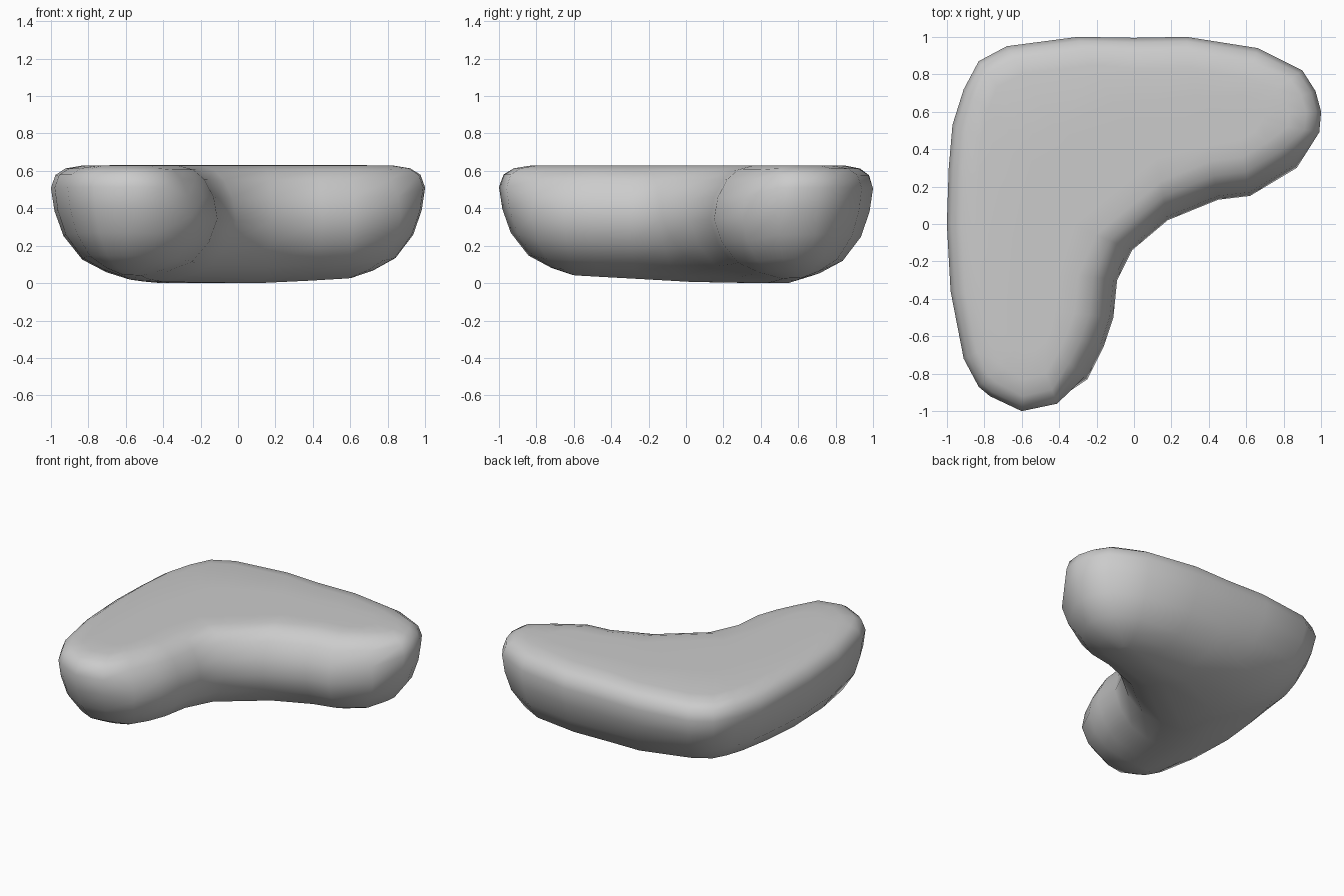
import bpy
import bmesh
from mathutils import Vector
from mathutils.geometry import intersect_point_line

cube = bpy.data.objects.get("Cube")
if cube:
    bpy.data.objects.remove(cube, do_unlink=True)

# Plan outline of the bent stone, anticlockwise from the front tip
OUTLINE = [(-.6, -1), (-.41, -.96), (-.25, -.83), (-.16, -.65), (-.11, -.5), (-.09, -.3),
           (-.01, -.14), (.18, .02), (.45, .13), (.62, .15), (.87, .3), (.99, .49),
           (1, .6), (.97, .71), (.9, .82), (.66, .94), (.28, 1), (0, .995),
           (-.3, 1), (-.68, .95), (-.83, .87), (-.91, .72), (-.97, .53), (-.99, .3),
           (-1, 0), (-.98, -.36), (-.91, -.72), (-.83, -.87), (-.77, -.92)]
# Centre line running along both arms
SPINE = [Vector(p) for p in [(-.57, -.55), (-.52, -.1), (-.37, .25), (0, .47), (.55, .57)]]


def nearest_on_spine(p):
    best = None
    for a, b in zip(SPINE, SPINE[1:]):
        q, t = intersect_point_line(p, a, b)
        q = a.lerp(b, min(1, max(0, t))).to_2d()
        if best is None or (p - q).length < (p - best).length:
            best = q
    return best


# Side profiles: (height, inset, share of the way out from the centre line)
OUTER = [(.0, 0, .12), (.035, 0, .38), (.1, 0, .65), (.23, 0, .86), (.37, 0, .96),
         (.5, 0, 1), (.575, .025, 1), (.612, .08, 1), (.628, .17, 1), (.63, 0, .3)]
INNER = [(.0, 0, .12), (.035, 0, .42), (.09, 0, .7), (.2, 0, .9), (.33, 0, 1),
         (.45, .02, 1), (.55, .07, 1), (.605, .13, 1), (.628, .21, 1), (.63, 0, .3)]

bm = bmesh.new()
rings = []
for level in range(len(OUTER)):
    ring = []
    for i, point in enumerate(OUTLINE):
        p = Vector(point)
        s = nearest_on_spine(p)
        z, inset, share = (INNER if 2 <= i <= 10 else OUTER)[level]
        reach = (p - s).length
        q = s + (p - s) * (share - inset / reach)
        # The underside rises a little towards the arm tips
        lift = .06 * max(0, (q - Vector((-.1, .3))).length - .3) * (1 - z / .63)
        ring.append(bm.verts.new((q.x, q.y, z + lift)))
    rings.append(ring)

n = len(OUTLINE)
for low, high in zip(rings, rings[1:]):
    for i in range(n):
        j = (i + 1) % n
        bm.faces.new((low[i], low[j], high[j], high[i]))
caps = [bm.faces.new(rings[0][::-1]), bm.faces.new(rings[-1])]
bmesh.ops.triangulate(bm, faces=caps)
bmesh.ops.recalc_face_normals(bm, faces=bm.faces)

mesh = bpy.data.meshes.new("bent_stone")
bm.to_mesh(mesh)
bm.free()
stone = bpy.data.objects.new("bent_stone", mesh)
bpy.context.collection.objects.link(stone)

# Plain stone grey
grey = bpy.data.materials.new("stone_grey")
grey.use_nodes = True
colour = (.6, .6, .6, 1)
grey.diffuse_color = colour
grey.node_tree.nodes["Principled BSDF"].inputs["Base Color"].default_value = colour
mesh.materials.append(grey)
for poly in mesh.polygons:
    poly.use_smooth = True
